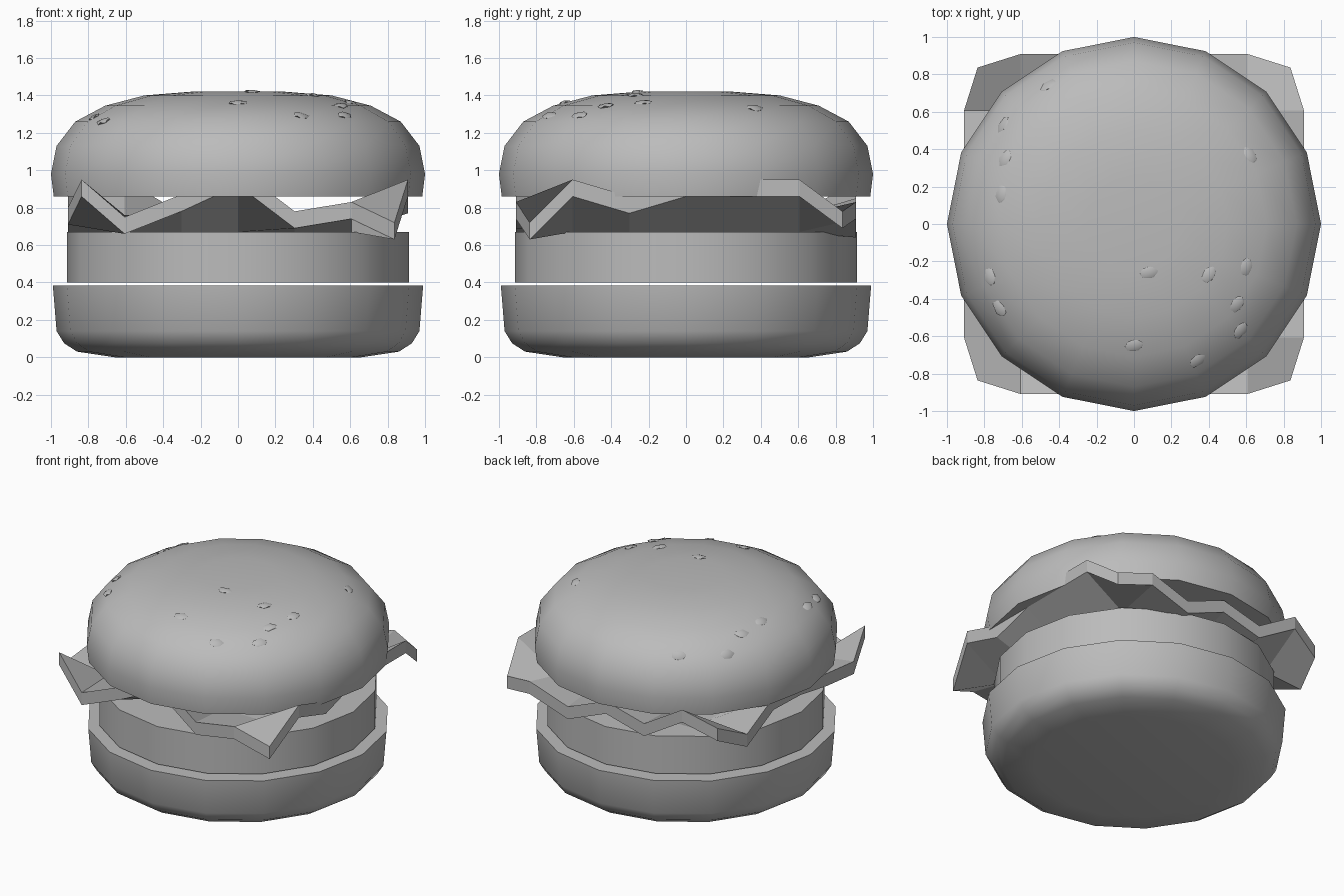
import bpy, bmesh, math
from mathutils import Vector

cube = bpy.data.objects.get("Cube")
if cube:
    bpy.data.objects.remove(cube, do_unlink=True)

grey = bpy.data.materials.new("plain_grey")
grey.use_nodes = True
COLOUR = (0.5, 0.5, 0.5, 1)
grey.diffuse_color = COLOUR
grey.node_tree.nodes["Principled BSDF"].inputs["Base Color"].default_value = COLOUR
SIDES = 16


def finish(name, bm, smooth=None):
    bmesh.ops.recalc_face_normals(bm, faces=bm.faces)
    mesh = bpy.data.meshes.new(name)
    bm.to_mesh(mesh)
    bm.free()
    mesh.materials.append(grey)
    obj = bpy.data.objects.new(name, mesh)
    bpy.context.collection.objects.link(obj)
    if smooth:
        bpy.ops.object.select_all(action="DESELECT")
        obj.select_set(True)
        bpy.context.view_layer.objects.active = obj
        bpy.ops.object.shade_smooth_by_angle(angle=math.radians(smooth))
    return obj


def turned(name, profile):
    """Capped solid of revolution from (radius, height) points."""
    bm = bmesh.new()
    rings = []
    for r, z in profile:
        angles = [math.tau * i / SIDES for i in range(SIDES)]
        rings.append([bm.verts.new((r * math.cos(a), r * math.sin(a), z)) for a in angles])
    for low, high in zip(rings, rings[1:]):
        for i in range(SIDES):
            j = (i + 1) % SIDES
            bm.faces.new((low[i], low[j], high[j], high[i]))
    bm.faces.new(rings[0])
    bm.faces.new(rings[-1])
    return finish(name, bm, 45)


# Buns and patty
turned("bottom_bun", [(0.66, 0), (0.86, 0.03), (0.93, 0.075), (0.97, 0.14), (0.99, 0.385)])
turned("patty", [(0.915, 0.4), (0.915, 0.67)])
top_bun = turned("top_bun", [(0.985, 0.86), (1, 0.98), (0.97, 1.13), (0.87, 1.26),
                             (0.71, 1.345), (0.5, 1.4), (0.25, 1.42)])

# Wavy lettuce sheet: underside height of each edge point, interior lies on the patty
STEP, N, THICK = 0.303, 7, 0.09
front = [0.86, 0.66, 0.78, 0.92, 0.69, 0.74, 0.63]
back = [0.76, 0.86, 0.68, 0.76, 0.64, 0.74, 0.69]
left = [0.63, 0.86, 0.77, 0.86, 0.86, 0.86, 0.69]
right = [0.86, 0.71, 0.74, 0.79, 0.80, 0.65, 0.76]
bm = bmesh.new()
low, high = {}, {}
for i in range(N):
    for j in range(N):
        x, y = (i - 3) * STEP, (j - 3) * STEP
        z = 0.67
        if j in (0, 6):
            z = (front if j == 0 else back)[i]
        elif i in (0, 6):
            z = (right if i == 0 else left)[j]
        if i in (0, 6) and j in (0, 6):
            x, y = x * 0.92, y * 0.92
        low[i, j] = bm.verts.new((x, y, z))
        high[i, j] = bm.verts.new((x, y, z + THICK))
for i in range(N - 1):
    for j in range(N - 1):
        cell = [(i, j), (i + 1, j), (i + 1, j + 1), (i, j + 1)]
        bm.faces.new([high[c] for c in cell])
        bm.faces.new([low[c] for c in reversed(cell)])
for k in range(N - 1):
    for a, b in (((k, 0), (k + 1, 0)), ((k, 6), (k + 1, 6)),
                 ((0, k), (0, k + 1)), ((6, k), (6, k + 1))):
        bm.faces.new((low[a], low[b], high[b], high[a]))
finish("lettuce", bm)

# Sesame seeds barely breaking the surface of the top bun
spots = [(-0.46, 0.74), (-0.7, 0.53), (-0.69, 0.35), (-0.71, 0.16), (-0.77, -0.28),
         (-0.72, -0.45), (0, -0.65), (0.08, -0.26), (0.34, -0.73), (0.4, -0.27),
         (0.6, -0.23), (0.55, -0.43), (0.57, -0.57), (0.62, 0.37)]
bpy.context.view_layer.update()
bm = bmesh.new()
for n, (x, y) in enumerate(spots):
    hit, point, normal, _ = top_bun.ray_cast(Vector((x, y, 3)), Vector((0, 0, -1)))
    if not hit:
        continue
    seed = bmesh.ops.create_icosphere(bm, subdivisions=1, radius=1)["verts"]
    turn = normal.to_track_quat("Z", "Y")
    for v in seed:
        p = Vector((v.co.x * 0.055, v.co.y * 0.035, v.co.z * 0.012))
        p.rotate(Vector((0, 0, 1)).rotation_difference(Vector((math.sin(n) * 0.1, 0, 1))))
        v.co = point + turn @ p
finish("sesame_seeds", bm, 60)
